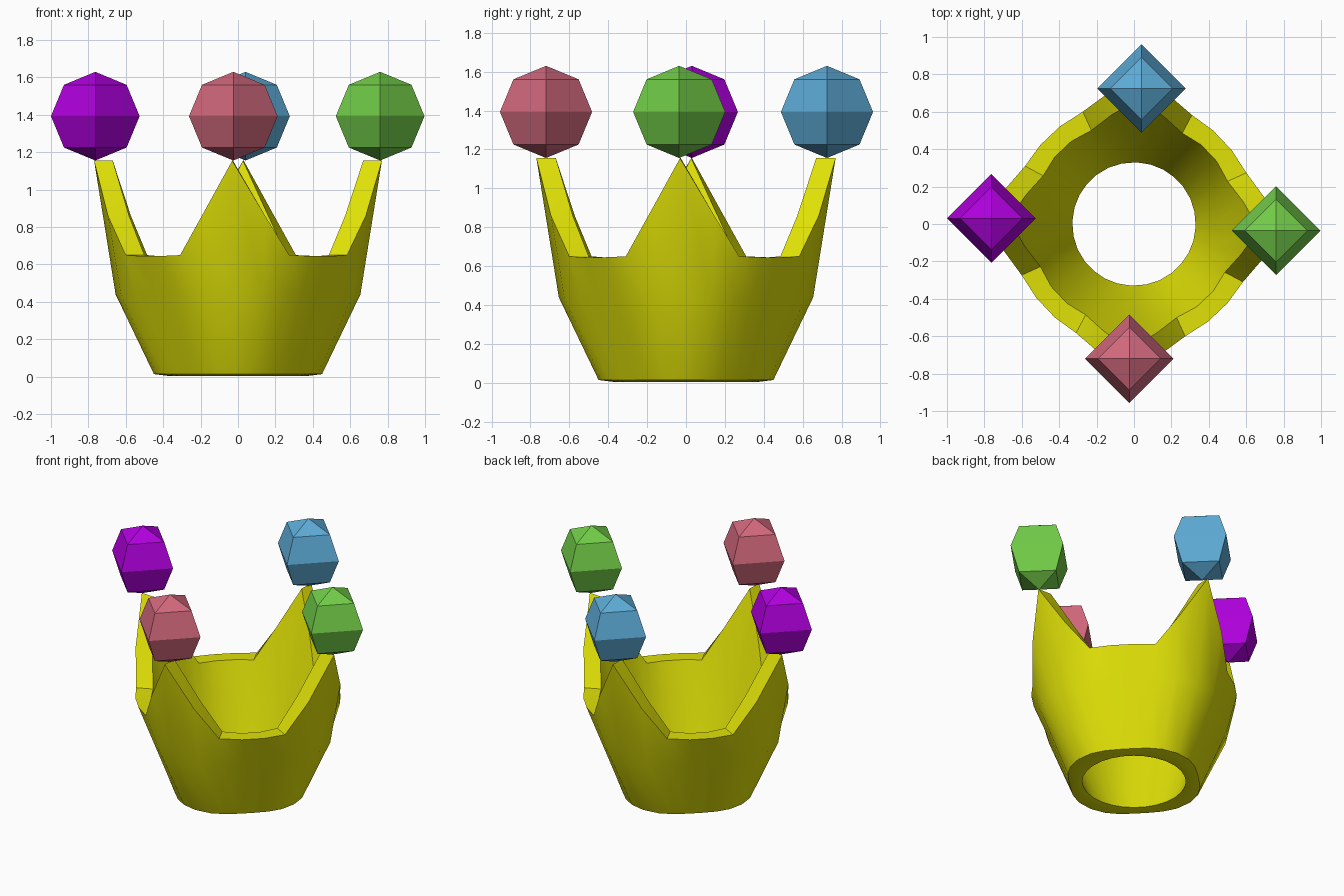
import bpy, bmesh
from math import cos, sin, radians

if "Cube" in bpy.data.objects:
    bpy.data.objects.remove(bpy.data.objects["Cube"])


def make_object(name, bm, color):
    bmesh.ops.recalc_face_normals(bm, faces=bm.faces)
    mesh = bpy.data.meshes.new(name)
    bm.to_mesh(mesh)
    bm.free()
    ob = bpy.data.objects.new(name, mesh)
    bpy.context.collection.objects.link(ob)
    mat = bpy.data.materials.new(name + "_material")
    mat.diffuse_color = (*color, 1)
    mat.use_nodes = True
    mat.node_tree.nodes["Principled BSDF"].inputs["Base Color"].default_value = mat.diffuse_color
    mesh.materials.append(mat)
    return ob


# Crown columns for one quarter: angle, outer top radius, inner top radius, top z,
# outer knee radius, inner knee radius, inner knee z, bottom radius
TIP = (0.77, 0.67, 1.155, 0.655, 0.42, 0.27, 0.45)
SLOPE = (0.71, 0.595, 0.86, 0.64, 0.435, 0.31, 0.445)
EDGE = (0.66, 0.55, 0.65, 0.60, 0.47, 0.40, 0.43)
VALLEY = (0.655, 0.555, 0.645, 0.573, 0.495, 0.475, 0.415)
QUARTER = [(-2.3, TIP), (11.8, SLOPE), (24.5, EDGE), (37.2, VALLEY),
           (49.8, VALLEY), (62.0, EDGE), (74.2, SLOPE)]

# Crown band: each column is a closed loop from the outer top, under, to the inner top
bm = bmesh.new()
columns = []
for q in range(4):
    for ang, (r_out, r_in, z_top, k_out, k_in, kz_in, base) in QUARTER:
        a = radians(ang + 90 * q)
        profile = [(r_out, z_top), (k_out, 0.44), (base, 0.014), (0.37, 0.004),
                   (0.33, 0.01), (k_in, kz_in), (r_in, z_top)]
        columns.append([bm.verts.new((r * cos(a), r * sin(a), z)) for r, z in profile])
for i, col in enumerate(columns):
    nxt = columns[(i + 1) % len(columns)]
    for j in range(len(col)):
        k = (j + 1) % len(col)
        bm.faces.new((col[j], nxt[j], nxt[k], col[k]))
crown = make_object("crown_band", bm, (0.74, 0.75, 0.002))
bpy.context.view_layer.objects.active = crown
crown.select_set(True)
bpy.ops.object.shade_smooth_by_angle(angle=radians(32))

# Faceted jewels above the four points
JEWELS = [
    ("right_jewel", (0.76, -0.035), (0.17, 0.61, 0.065)),
    ("back_jewel", (0.04, 0.725), (0.11, 0.41, 0.68)),
    ("left_jewel", (-0.763, 0.03), (0.44, 0.0, 0.74)),
    ("front_jewel", (-0.025, -0.72), (0.65, 0.14, 0.205)),
]
for name, (x, y), color in JEWELS:
    bm = bmesh.new()
    bmesh.ops.create_uvsphere(bm, u_segments=4, v_segments=4, radius=0.237)
    jewel = make_object(name, bm, color)
    jewel.location = (x, y, 1.393)
